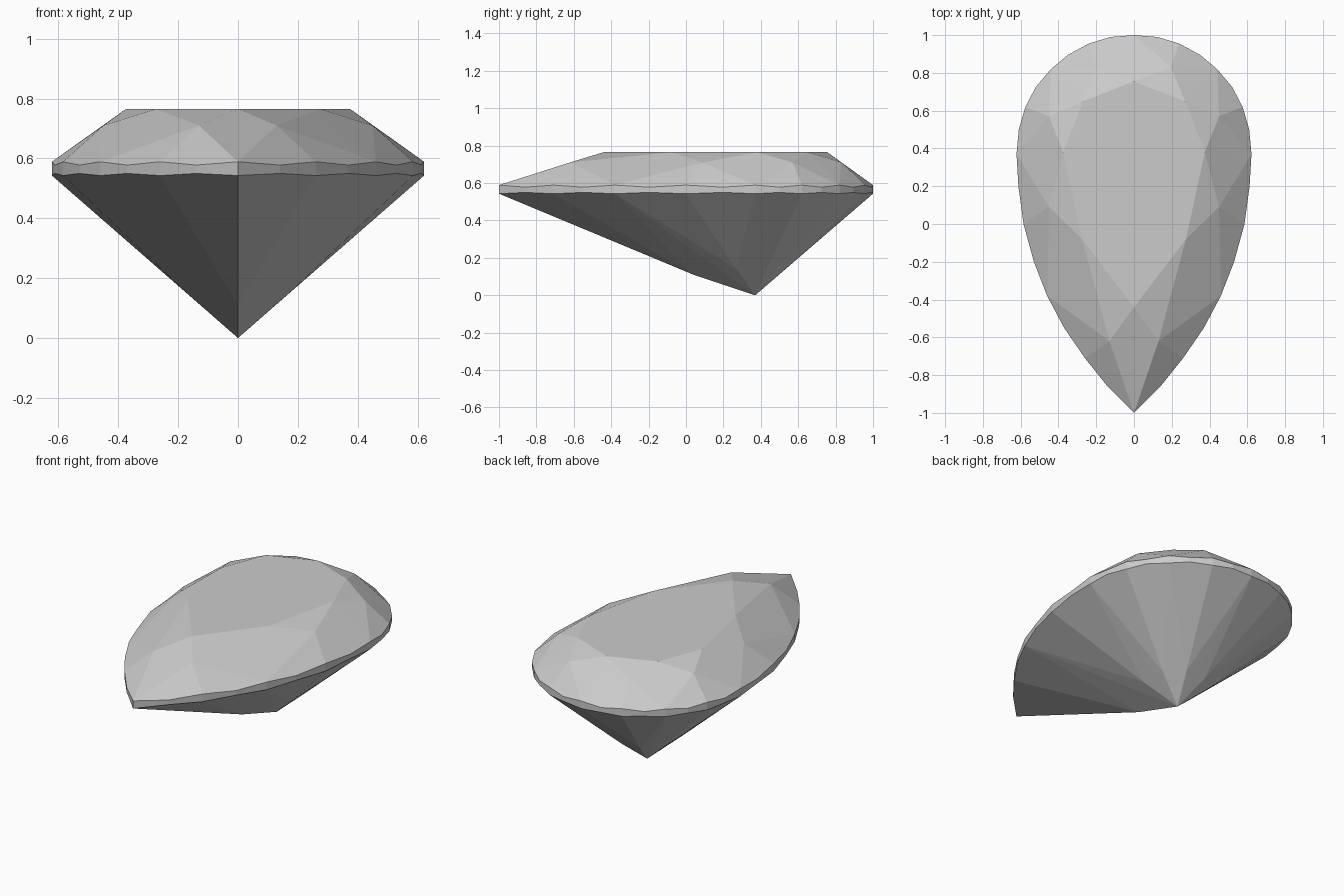
import bpy, bmesh

if "Cube" in bpy.data.objects:
    bpy.data.objects.remove(bpy.data.objects["Cube"])

# Half outline of the girdle, from the pointed front to the round back
OUTLINE = [(0, -1), (.14, -.86), (.26, -.71), (.37, -.55), (.46, -.38),
           (.53, -.2), (.585, 0), (.612, .2), (.622, .37), (.61, .5),
           (.575, .62), (.52, .725), (.44, .82), (.35, .895), (.24, .955),
           (.125, .99), (0, 1)]
# Table corners, crown break points, pavilion break points and bottom tip
TABLE = [(0, -.44), (.275, -.08), (.375, .38), (.27, .65), (0, .755)]
CROWN = [(.13, -.62), (.45, .09), (.45, .57), (.195, .83)]
PAVILION = [(0, .04, .11), (.16, .27, .14), (.155, .43, .136), (.065, .525, .134)]
TIP = (0, .37, 0)
TABLE_Z, CROWN_Z = .765, .71

bm = bmesh.new()
vert = bm.verts.new


def face(*verts):
    bm.faces.new(verts)


# Scalloped girdle rings: odd points dip toward the middle of the band
top = [vert((x, y, .578 if i % 2 else .589)) for i, (x, y) in enumerate(OUTLINE)]
low = [vert((x, y, .550 if i % 2 else .543)) for i, (x, y) in enumerate(OUTLINE)]
table = [vert((x, y, TABLE_Z)) for x, y in TABLE]
crown = [vert((x, y, CROWN_Z)) for x, y in CROWN]
pav = [vert(p) for p in PAVILION]
tip = vert(TIP)

# Girdle band
for i in range(16):
    face(low[i], low[i + 1], top[i + 1], top[i])

# Flat table
face(*table)

# Facets of each quarter of the half outline
for k in range(4):
    a, m, b = 4 * k, 4 * k + 2, 4 * k + 4
    # Crown: star facet, kite halves, girdle facets
    face(table[k], crown[k], table[k + 1])
    face(table[k], top[a], crown[k])
    face(table[k + 1], crown[k], top[b])
    face(crown[k], *top[a:m + 1])
    face(crown[k], *top[m:b + 1])
    # Pavilion: kite halves and girdle facets (the front point is a ridge)
    if k:
        face(tip, pav[k], low[a])
    face(tip, low[b], pav[k])
    face(pav[k], *reversed(low[a:m + 1]))
    face(pav[k], *reversed(low[m:b + 1]))

bmesh.ops.recalc_face_normals(bm, faces=bm.faces)
# Make sure the faces point outward
bm.faces.ensure_lookup_table()
if max(bm.faces, key=lambda f: f.calc_center_median().z).normal.z < 0:
    bmesh.ops.reverse_faces(bm, faces=bm.faces)

mesh = bpy.data.meshes.new("pear_gem")
bm.to_mesh(mesh)
bm.free()
gem = bpy.data.objects.new("pear_gem", mesh)
bpy.context.collection.objects.link(gem)

# Mirror the half across x
mirror = gem.modifiers.new("mirror", 'MIRROR')
mirror.use_axis[0] = True
mirror.use_clip = True

# Single gray colour
gray = bpy.data.materials.new("stone_gray")
gray.diffuse_color = (.6, .6, .6, 1)
gray.use_nodes = True
gray.node_tree.nodes["Principled BSDF"].inputs["Base Color"].default_value = gray.diffuse_color
mesh.materials.append(gray)
